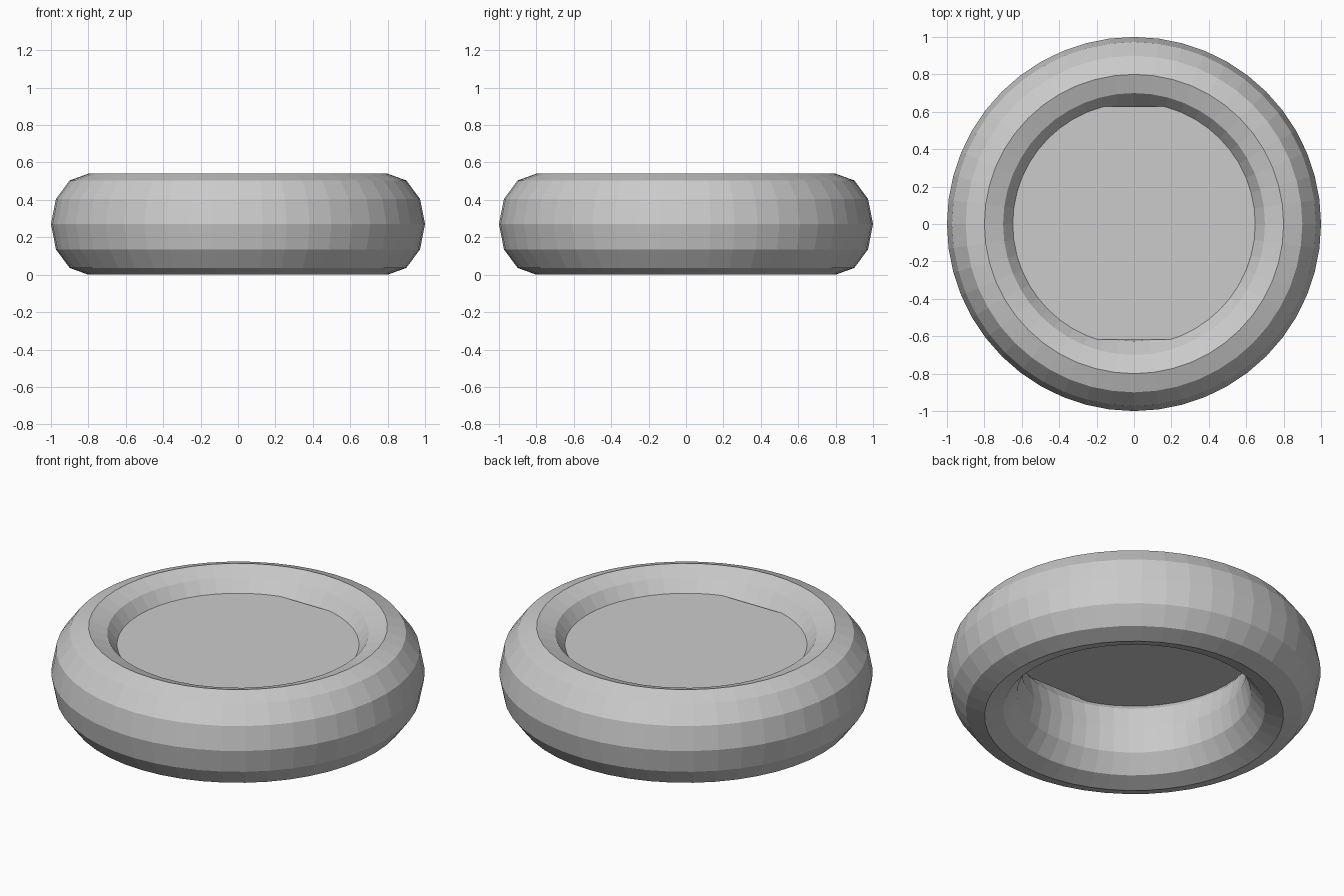
import bpy

if "Cube" in bpy.data.objects:
    bpy.data.objects.remove(bpy.data.objects["Cube"])

# Oval-section ring, flat shaded
bpy.ops.mesh.primitive_torus_add(major_segments=48, minor_segments=12,
                                 major_radius=0.8, minor_radius=0.2,
                                 location=(0, 0, 0.27))
ring = bpy.context.object
ring.name = "ring"
ring.scale.z = 0.27 / 0.2
bpy.ops.object.transform_apply(location=False, rotation=False, scale=True)
bpy.ops.object.shade_flat()

# Thin panel set inside the ring, its edges just short of the wall at front and back
bpy.ops.mesh.primitive_plane_add(size=2, location=(0, 0.005, 0.434))
panel = bpy.context.object
panel.name = "panel"
panel.scale = (0.68, 0.623, 1)
bpy.ops.object.transform_apply(location=False, rotation=False, scale=True)
